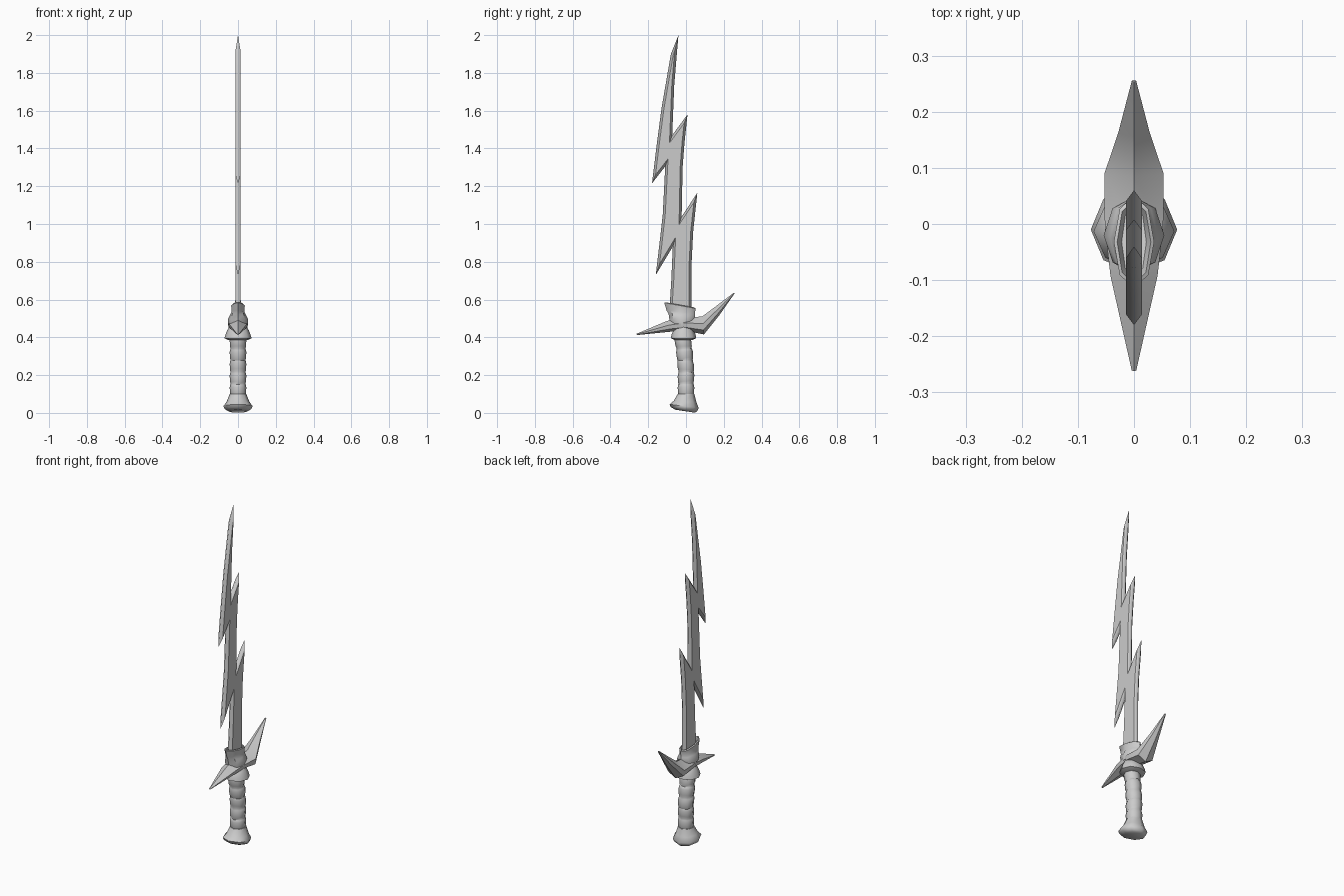
import bpy, bmesh, math

cube = bpy.data.objects.get("Cube")
if cube:
    bpy.data.objects.remove(cube, do_unlink=True)

metal = bpy.data.materials.new("plain_grey")
metal.use_nodes = True
metal.diffuse_color = (0.6, 0.6, 0.6, 1)
metal.node_tree.nodes["Principled BSDF"].inputs["Base Color"].default_value = (0.6, 0.6, 0.6, 1)


def finish(bm, name, angle):
    mesh = bpy.data.meshes.new(name)
    bm.to_mesh(mesh)
    bm.free()
    mesh.materials.append(metal)
    obj = bpy.data.objects.new(name, mesh)
    bpy.context.collection.objects.link(obj)
    bpy.ops.object.select_all(action="DESELECT")
    obj.select_set(True)
    bpy.context.view_layer.objects.active = obj
    bpy.ops.object.shade_smooth_by_angle(angle=math.radians(angle))
    return obj


def loft(name, sections, angle=50):
    """Skin closed sections of equal point count and cap both ends."""
    bm = bmesh.new()
    rings = [[bm.verts.new(p) for p in s] for s in sections]
    n = len(rings[0])
    for a, b in zip(rings, rings[1:]):
        for i in range(n):
            j = (i + 1) % n
            bm.faces.new((a[i], a[j], b[j], b[i]))
    bm.faces.new(rings[0][::-1])
    bm.faces.new(rings[-1])
    bmesh.ops.recalc_face_normals(bm, faces=bm.faces)
    return finish(bm, name, angle)


def ring(y, z, rx, ry, slope=0, sides=8):
    """Oval ring; slope lowers it towards the back."""
    turns = [2 * math.pi * i / sides for i in range(sides)]
    return [(rx * math.cos(t), y + ry * math.sin(t), z - slope * ry * math.sin(t))
            for t in turns]


# Pommel: flared, slightly tilted
loft("pommel", [ring(y, z, r, r, s) for y, z, r, s in (
    (-0.005, 0.009, 0.052, 0.15), (-0.01, 0.02, 0.07, 0.15),
    (-0.01, 0.036, 0.077, 0.12), (-0.005, 0.06, 0.06, 0.06), (0, 0.1, 0.044, 0))])

# Grip: bulging wrapped bands that lean forward near the top
grip = []
bands = 5
step = 0.31 / bands
for k in range(bands):
    for part, radius in ((0.04, 0.039), (0.25, 0.043), (0.75, 0.044), (0.96, 0.041)):
        z = 0.09 + (k + part) * step
        lean = -0.25 * max(0, z - 0.22) ** 1.5
        grip.append(ring(lean, z, radius, radius, 0.1 * (-1) ** k if 0 < k < 4 else 0))
loft("grip", grip)

# Collar: bell under the guard
loft("collar", [ring(-0.013, z, rx, ry) for z, rx, ry in (
    (0.385, 0.05, 0.045), (0.395, 0.072, 0.067), (0.415, 0.066, 0.064),
    (0.44, 0.056, 0.052), (0.465, 0.04, 0.03))])

# Guard: ridged bar with two swept spikes
guard = []
for top_y, top_z, low_y, low_z, w in (
        (-0.262, 0.419, -0.26, 0.412, 0.004), (-0.10, 0.487, -0.08, 0.43, 0.042),
        (-0.01, 0.505, 0, 0.435, 0.052), (0.085, 0.51, 0.095, 0.415, 0.053),
        (0.155, 0.562, 0.175, 0.515, 0.028), (0.253, 0.636, 0.257, 0.632, 0.004)):
    guard.append([(w * s, low_y + (top_y - low_y) * f, low_z + (top_z - low_z) * f)
                  for s, f in ((0, 0), (0.9, 0.25), (1, 0.6), (0, 1), (-1, 0.6), (-0.9, 0.25))])
loft("guard", guard, 35)

# Socket: slanted sleeve with a recessed mouth
loft("blade_socket", [ring(*s) for s in (
    (-0.02, 0.46, 0.05, 0.055, 0), (-0.02, 0.495, 0.054, 0.068, 0),
    (-0.022, 0.52, 0.042, 0.07, 0.05), (-0.028, 0.535, 0.034, 0.075, 0.1),
    (-0.032, 0.568, 0.036, 0.083, 0.18), (-0.032, 0.572, 0.03, 0.076, 0.18),
    (-0.032, 0.55, 0.022, 0.066, 0.18))], 45)

# Blade: jagged outline with bevelled edges, mirrored across its centre plane
outline = [(-0.09, 0.51), (0.03, 0.51), (0.03, 0.8), (0.038, 0.96), (0.06, 1.165),
           (-0.023, 1.04), (-0.018, 1.3), (-0.008, 1.43), (0.008, 1.58),
           (-0.073, 1.47), (-0.062, 1.74), (-0.04, 2.0), (-0.08, 1.9),
           (-0.13, 1.61), (-0.155, 1.42), (-0.18, 1.215), (-0.11, 1.305),
           (-0.123, 1.05), (-0.14, 0.9), (-0.16, 0.73), (-0.07, 0.88), (-0.078, 0.7)]
bm = bmesh.new()
side = bm.faces.new([bm.verts.new((0, y, z)) for y, z in outline])
bm.normal_update()
if side.normal.x < 0:
    side.normal_flip()
bmesh.ops.inset_region(bm, faces=[side], thickness=0.013, depth=0.0,
                       use_boundary=True, use_even_offset=True)
for v in side.verts:
    v.co.x = 0.014
bm.normal_update()
blade = finish(bm, "blade", 35)
mirror = blade.modifiers.new("mirror", "MIRROR")
mirror.use_axis = (True, False, False)
